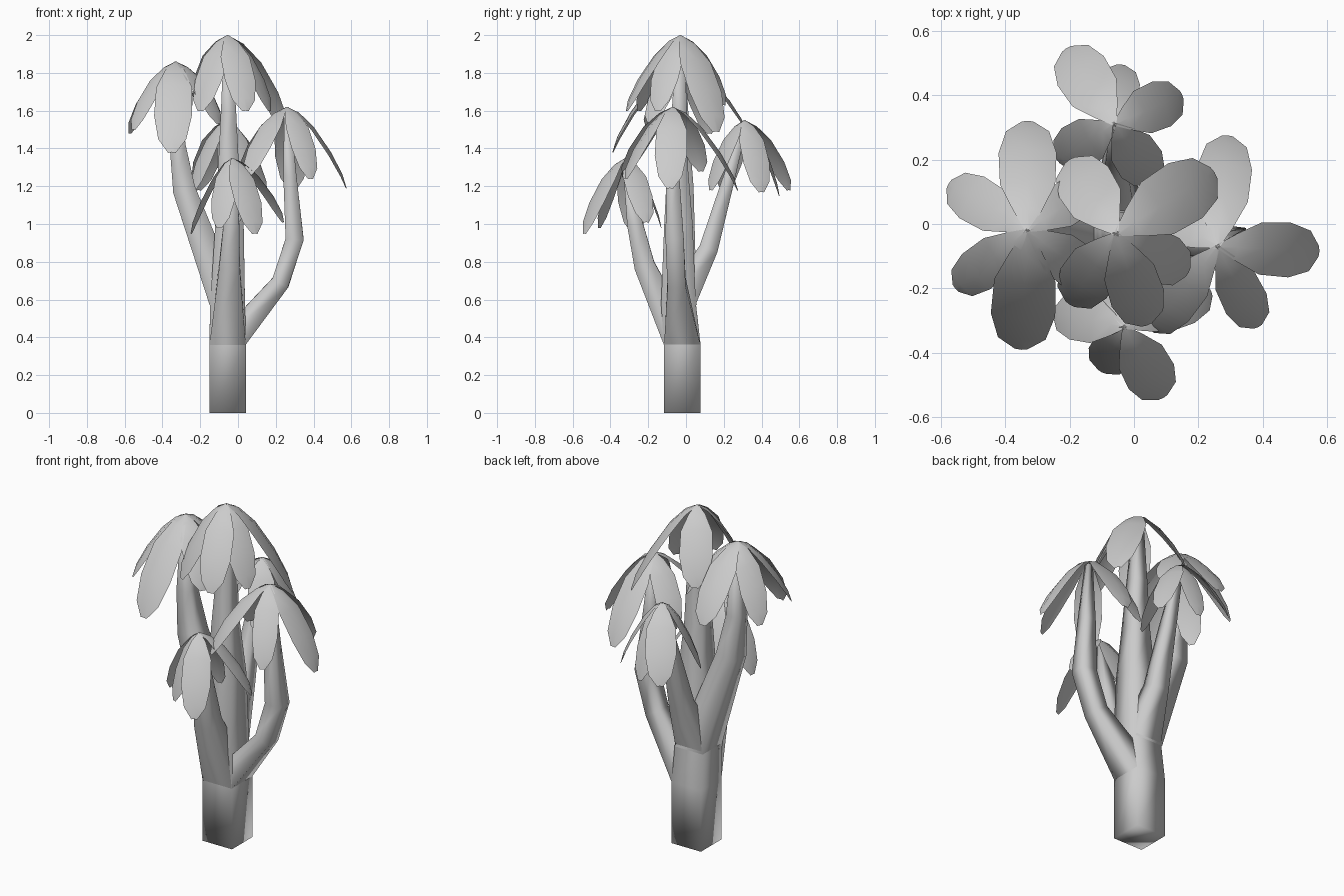
import bpy, bmesh
from mathutils import Vector

if "Cube" in bpy.data.objects:
    bpy.data.objects.remove(bpy.data.objects["Cube"])


def finish(name, bm):
    me = bpy.data.meshes.new(name)
    bm.to_mesh(me)
    bm.free()
    for p in me.polygons:
        p.use_smooth = True
    ob = bpy.data.objects.new(name, me)
    bpy.context.collection.objects.link(ob)
    return ob


def limb(name, path):
    """Square tapering tube with a level base; path holds (x, y, z, half width)."""
    bm = bmesh.new()
    pts = [Vector(p[:3]) for p in path]
    rings = []
    for i, p in enumerate(pts):
        a, b = pts[max(i - 1, 0)], pts[min(i + 1, len(pts) - 1)]
        t = Vector((0, 0, 1)) if i == 0 else (b - a).normalized()
        v = Vector((0, 1, 0))
        v = (v - t * v.dot(t)).normalized()
        u = v.cross(t)
        h = path[i][3]
        rings.append([bm.verts.new(p + (u * sx + v * sy) * h)
                      for sx, sy in ((-1, -1), (1, -1), (1, 1), (-1, 1))])
    for r, s in zip(rings, rings[1:]):
        for k in range(4):
            bm.faces.new((r[k], r[(k + 1) % 4], s[(k + 1) % 4], s[k]))
    if pts[0].z == 0:
        bm.faces.new(rings[0][::-1])
    bm.faces.new(rings[-1])
    bmesh.ops.recalc_face_normals(bm, faces=bm.faces)
    finish(name, bm)


# leaf stations: fraction outward, fraction of drop, fraction of width
LEAF = [(0, 0, .08), (.2, .07, .5), (.45, .25, .95), (.74, .56, 1),
        (.93, .83, .74), (1, 1, .2)]


def crown(name, top, leaves):
    """Drooping leaves around a point; each leaf is (tip x, y, z, width)."""
    bm = bmesh.new()
    top = Vector(top)
    for x, y, z, w in leaves:
        out = Vector((x - top.x, y - top.y, 0))
        side = Vector((-out.y, out.x, 0)).normalized()
        rows = []
        for r, d, f in LEAF:
            c = top + out * r + Vector((0, 0, (z - top.z) * d))
            e = side * (w * f / 2)
            sag = (Vector((0, 0, -1)) - out.normalized() * .7) * (w * f * .09)
            rows.append([bm.verts.new(q) for q in (c - e + sag, c, c + e + sag)])
        for a, b in zip(rows, rows[1:]):
            for k in range(2):
                bm.faces.new((a[k], b[k], b[k + 1], a[k + 1]))
    finish(name, bm)


# trunk and its four side branches
limb("trunk", [(-.055, -.02, 0, .097), (-.055, -.02, .36, .097), (-.055, -.04, .58, .092),
               (-.045, -.04, 1.0, .075), (-.05, -.045, 1.3, .055),
               (-.05, -.035, 1.6, .04), (-.055, -.03, 1.98, .02)])
limb("left_branch", [(-.058, -.035, .57, .092), (-.285, -.02, 1.18, .06),
                     (-.32, -.02, 1.42, .042), (-.33, -.02, 1.84, .018)])
limb("right_branch", [(-.056, -.02, .36, .096), (.225, -.05, .69, .048), (.3, -.06, .92, .048),
                      (.275, -.07, 1.25, .035), (.26, -.07, 1.6, .016)])
limb("front_branch", [(-.055, -.021, .36, .096), (-.045, -.22, .78, .055), (-.035, -.27, 1.0, .042),
                      (-.03, -.32, 1.33, .015)])
limb("back_branch", [(-.055, -.04, .57, .09), (-.055, .12, .87, .05), (-.055, .215, 1.2, .034),
                     (-.06, .31, 1.53, .015)])

# leaf crowns
crown("top_leaves", (-.055, -.03, 2.0), [
    (-.2, .2, 1.63, .18), (.25, .16, 1.49, .2), (.04, -.315, 1.6, .17),
    (-.2, -.25, 1.6, .17), (.17, -.15, 1.6, .16)])
crown("left_leaves", (-.33, -.02, 1.86), [
    (-.33, .32, 1.49, .18), (-.575, .125, 1.48, .15), (-.555, -.2, 1.5, .14),
    (-.35, -.39, 1.38, .2), (-.1, -.19, 1.53, .15), (-.1, .14, 1.55, .14)])
crown("right_leaves", (.26, -.07, 1.62), [
    (.29, .275, 1.18, .17), (.575, -.085, 1.19, .17), (.385, -.32, 1.24, .14),
    (.05, -.33, 1.25, .15), (.02, .08, 1.28, .15)])
crown("back_leaves", (-.06, .31, 1.55), [
    (-.21, .545, 1.18, .17), (-.04, .495, 1.15, .13), (.15, .4, 1.17, .15),
    (-.24, .2, 1.17, .15), (.06, .13, 1.18, .15)])
crown("front_leaves", (-.03, -.32, 1.35), [
    (-.25, -.27, .95, .15), (-.1, -.46, .98, .14), (.09, -.54, .95, .16),
    (.24, -.21, 1.01, .14), (-.03, -.13, .98, .14)])
